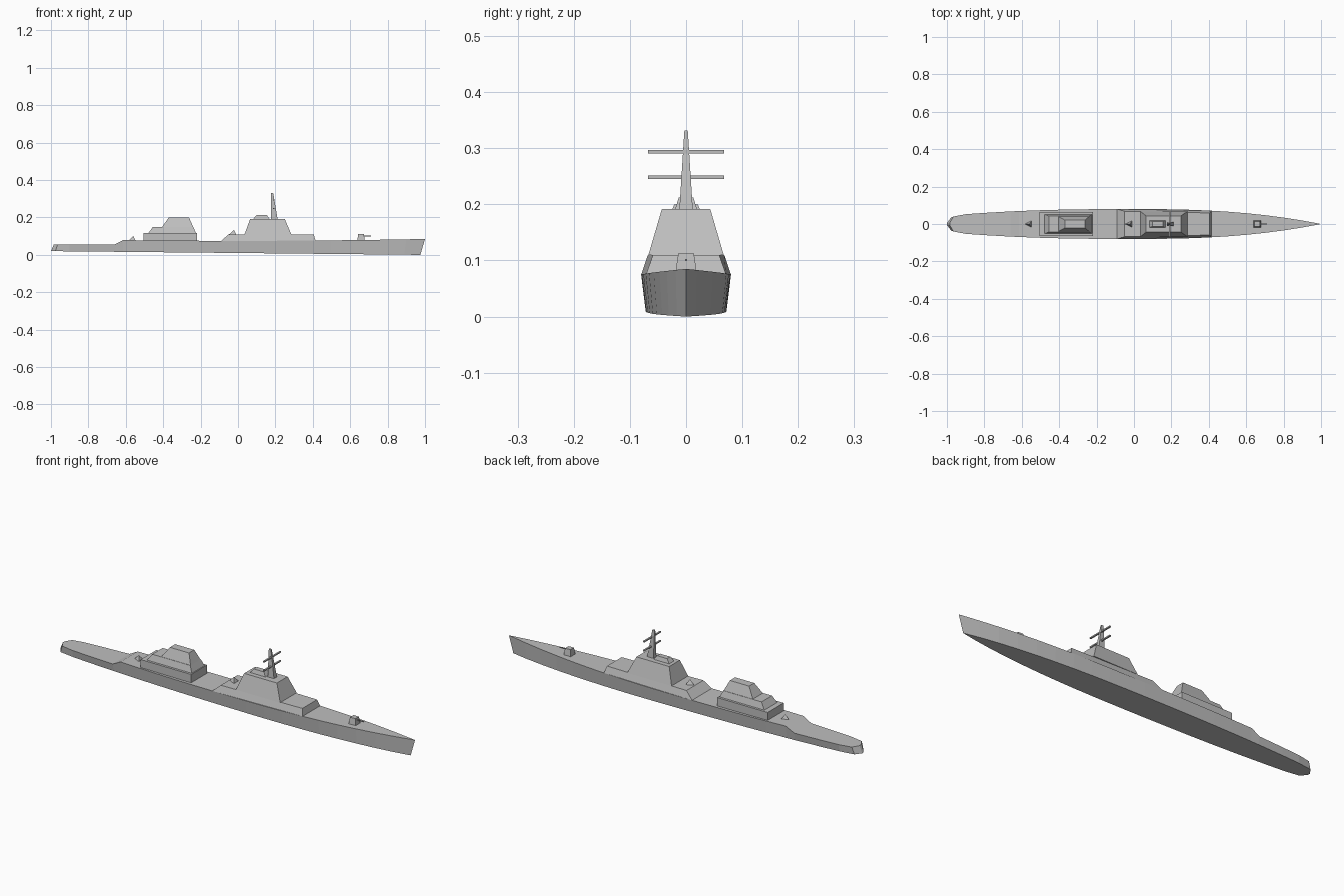
import bpy, bmesh

cube = bpy.data.objects.get("Cube")
if cube:
    bpy.data.objects.remove(cube, do_unlink=True)

grey = bpy.data.materials.new("ship_grey")
grey.use_nodes = True
grey.diffuse_color = (0.52, 0.52, 0.52, 1)
grey.node_tree.nodes["Principled BSDF"].inputs["Base Color"].default_value = grey.diffuse_color


def loft(name, rings):
    """Skin a stack of rings with equal point counts and cap both ends."""
    bm = bmesh.new()
    loops = [[bm.verts.new(point) for point in ring] for ring in rings]
    for lower, upper in zip(loops, loops[1:]):
        for i in range(len(lower)):
            bm.faces.new((lower[i - 1], lower[i], upper[i], upper[i - 1]))
    bm.faces.new(loops[0])
    bm.faces.new(loops[-1])
    bmesh.ops.remove_doubles(bm, verts=bm.verts, dist=0.0002)
    bmesh.ops.recalc_face_normals(bm, faces=bm.faces)
    mesh = bpy.data.meshes.new(name)
    bm.to_mesh(mesh)
    bm.free()
    mesh.materials.append(grey)
    obj = bpy.data.objects.new(name, mesh)
    bpy.context.collection.objects.link(obj)


def beam(x):
    """Half width of the deck: pointed towards the bow, fuller towards the stern."""
    fullness = 1 if x > 0 else 0.45
    return 0.08 * (1 - fullness * abs(x) ** 2.5)


def deck_height(x):
    """Gentle sheer with a lower quarterdeck."""
    return 0.055 if x < -0.65 else 0.075 + 0.01 * x * x


def keel_height(x):
    return 0.01 * (1 - x)


def hull_ring(x, half_width, rake):
    """Deck edges above, slightly narrower bottom edges below."""
    top, bottom, low_x = deck_height(x), keel_height(x), x - rake
    low_width = 0.9 * half_width
    return [(x, -half_width, top), (x, half_width, top),
            (low_x, low_width, bottom), (low_x, -low_width, bottom)]


def block(name, aft, fore, bottom, top, half_width=None,
          aft_slope=0, fore_slope=0, side_slope=0):
    """Box whose top is drawn in by the slopes; without a width it follows the hull."""
    aft_width = half_width or beam(aft)
    fore_width = half_width or beam(fore)
    rings = []
    for height, amount in ((bottom, 0), (top, 1)):
        back, front = aft + amount * aft_slope, fore - amount * fore_slope
        back_width = aft_width - amount * side_slope
        front_width = fore_width - amount * side_slope
        rings.append([(back, -back_width, height), (front, -front_width, height),
                      (front, front_width, height), (back, back_width, height)])
    loft(name, rings)


def director(name, x, bottom):
    """Small three-sided pyramid pointing aft."""
    outline = ((-0.025, 0), (0.012, -0.018), (0.012, 0.018))
    loft(name, [[(x + scale * dx, scale * dy, bottom + rise) for dx, dy in outline]
                for scale, rise in ((1, 0), (0.05, 0.023))])


# Hull with a pointed transom, a step in the deck and a raked stem
stations = [-0.965, -0.9, -0.8, -0.66, -0.615]
stations += [step / 10 for step in range(-5, 10)] + [1]
hull = [hull_ring(-0.985, half_width=0.006, rake=0.015)]
for x in stations:
    rake = 0.025 * x ** 8 if x > 0 else 0.012 * (x < -0.95)
    width = 0.04 if x < -0.95 else beam(x)
    hull.append(hull_ring(x, half_width=width, rake=rake))
loft("hull", hull)

# Forward superstructure, flush with the hull sides
block("forward_deckhouse", aft=-0.09, fore=0.415, bottom=0.075, top=0.11,
      aft_slope=0.04, fore_slope=0.01, side_slope=0.012)
block("bridge_tower", aft=0.035, fore=0.285, bottom=0.11, top=0.192,
      half_width=0.067, aft_slope=0.03, fore_slope=0.035, side_slope=0.024)
block("bridge_roof_house", aft=0.08, fore=0.17, bottom=0.19, top=0.212,
      half_width=0.02, aft_slope=0.018, fore_slope=0.015, side_slope=0.007)

# Mast with a vertical aft edge, and its two yards
block("mast", aft=0.176, fore=0.212, bottom=0.19, top=0.332,
      half_width=0.012, fore_slope=0.024, side_slope=0.009)
for name, height in (("lower_yard", 0.245), ("upper_yard", 0.291)):
    block(name, aft=0.188, fore=0.196, bottom=height, top=height + 0.006,
          half_width=0.068)

# Aft superstructure in three tiers
block("aft_platform", aft=-0.505, fore=-0.22, bottom=0.07, top=0.118,
      half_width=0.064)
block("aft_house", aft=-0.478, fore=-0.225, bottom=0.118, top=0.15,
      half_width=0.052, aft_slope=0.023, fore_slope=0.015, side_slope=0.01)
block("aft_tower", aft=-0.405, fore=-0.24, bottom=0.15, top=0.2,
      half_width=0.04, aft_slope=0.035, fore_slope=0.022, side_slope=0.019)

# Directors behind each superstructure
director("aft_director", x=-0.56, bottom=0.077)
director("midship_director", x=-0.022, bottom=0.11)

# Bow gun
block("gun_turret", aft=0.638, fore=0.678, bottom=0.078, top=0.112,
      half_width=0.019, aft_slope=0.005, fore_slope=0.005, side_slope=0.005)
block("gun_barrel", aft=0.66, fore=0.712, bottom=0.099, top=0.103,
      half_width=0.002)
